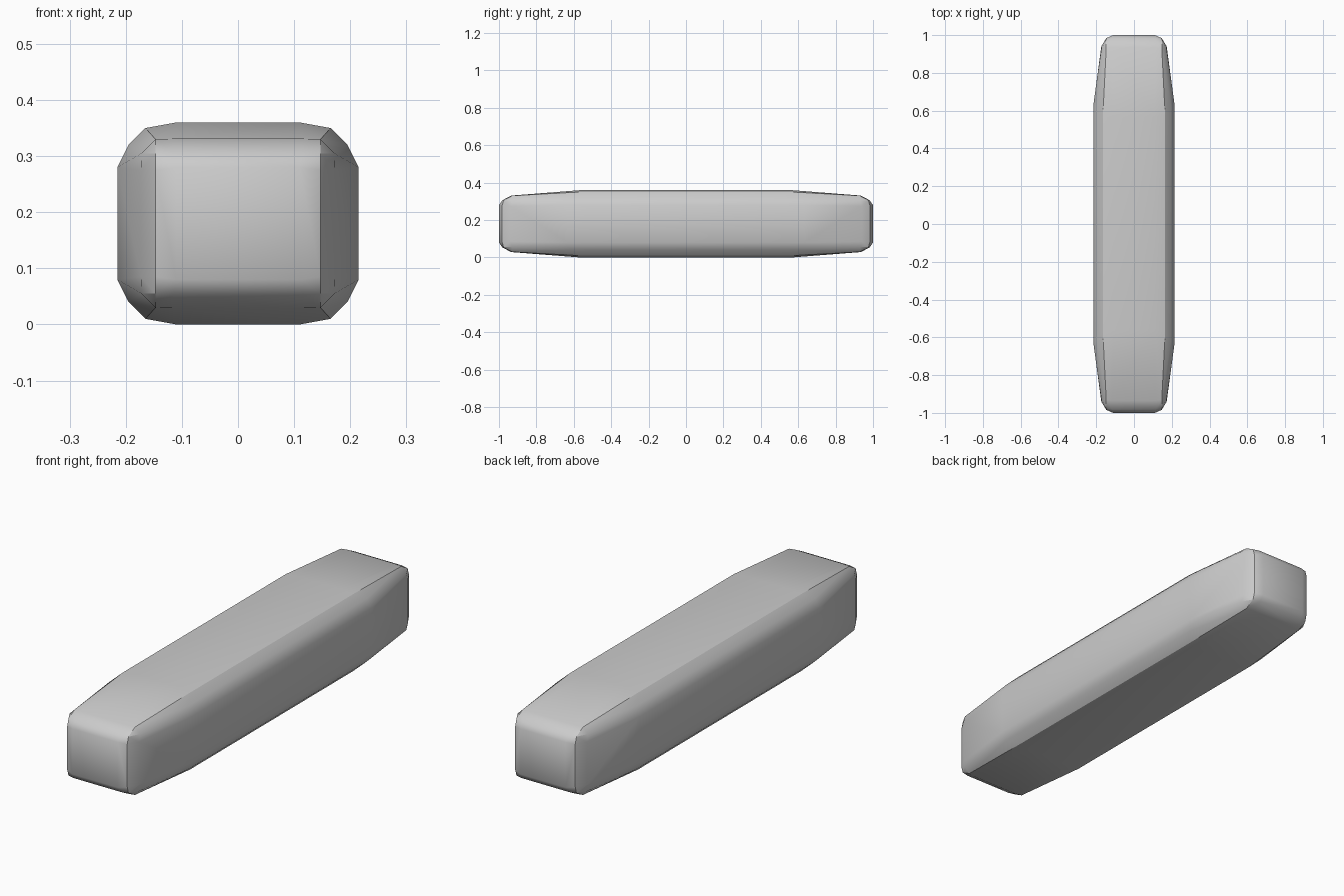
import bpy, bmesh
from itertools import product

if "Cube" in bpy.data.objects:
    bpy.data.objects.remove(bpy.data.objects["Cube"])

HALF_H = 0.18

# One eighth of the bar (measured from its centre)
OCTANT = [
    # bulged panels: top, side, end
    (0.11, 0.565, 0.18), (0.215, 0.63, 0.10), (0.11, 1.0, 0.10),
    # long chamfer at mid length
    (0.165, 0.57, 0.17), (0.195, 0.62, 0.14),
    # chamfers around the end panel
    (0.115, 0.935, 0.151), (0.115, 0.982, 0.126),
    (0.173, 0.94, 0.095), (0.147, 0.984, 0.095),
    # cut corner
    (0.147, 0.93, 0.15), (0.172, 0.93, 0.125), (0.147, 0.975, 0.125),
]

# Mirror into all eight octants and wrap with a convex skin
bm = bmesh.new()
for sx, sy, sz in product((1, -1), repeat=3):
    for x, y, z in OCTANT:
        bm.verts.new((sx * x, sy * y, sz * z + HALF_H))
res = bmesh.ops.convex_hull(bm, input=bm.verts[:])
loose = [v for v in bm.verts if not v.link_faces]
bmesh.ops.delete(bm, geom=loose, context='VERTS')
bmesh.ops.dissolve_limit(bm, angle_limit=0.01, verts=bm.verts[:], edges=bm.edges[:])
bmesh.ops.recalc_face_normals(bm, faces=bm.faces[:])

mesh = bpy.data.meshes.new("bar")
bm.to_mesh(mesh)
bm.free()
bar = bpy.data.objects.new("bar", mesh)
bpy.context.collection.objects.link(bar)

# Soft panels, crisp chamfers
bpy.context.view_layer.objects.active = bar
bar.select_set(True)
bpy.ops.object.shade_smooth_by_angle(angle=0.52)
